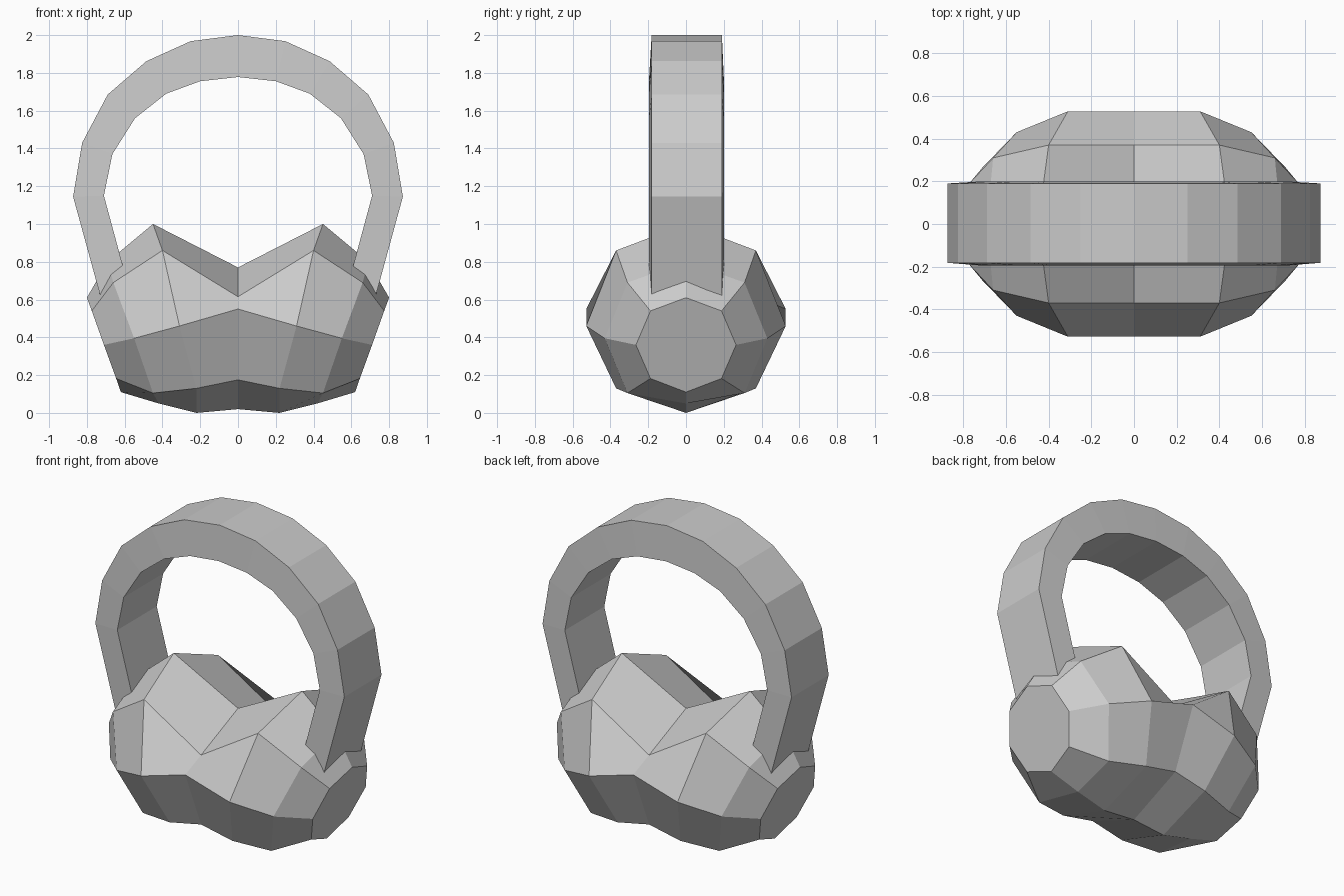
import bpy, bmesh

if "Cube" in bpy.data.objects:
    bpy.data.objects.remove(bpy.data.objects["Cube"])


def finish(bm, name):
    bmesh.ops.remove_doubles(bm, verts=bm.verts, dist=0.0005)
    bmesh.ops.recalc_face_normals(bm, faces=bm.faces)
    mesh = bpy.data.meshes.new(name)
    bm.to_mesh(mesh)
    bm.free()
    obj = bpy.data.objects.new(name, mesh)
    bpy.context.collection.objects.link(obj)
    return obj


def loft(rings, name):
    """Skin a row of closed rings and cap both ends."""
    bm = bmesh.new()
    loops = [[bm.verts.new(p) for p in ring] for ring in rings]
    for a, b in zip(loops, loops[1:]):
        n = len(a)
        for i in range(n):
            j = (i + 1) % n
            bm.faces.new((a[i], a[j], b[j], b[i]))
    bm.faces.new(loops[0])
    bm.faces.new(loops[-1])
    return finish(bm, name)


def octagon(half, side):
    """Mirror five (x, y, z) points, top to bottom, into an eight-sided ring."""
    ring = half + [(x, -y, z) for x, y, z in half[-2:0:-1]]
    return [(side * x, y, z) for x, y, z in ring]


# Basket body: saddle-shaped octagonal sections from the middle to the end cap
sections = [
    [(0, 0, 0.77), (0, 0.37, 0.615), (0, 0.528, 0.55), (0, 0.37, 0.175), (0, 0, 0.02)],
    [(0.45, 0, 1.0), (0.40, 0.37, 0.86), (0.31, 0.528, 0.46), (0.22, 0.37, 0.13), (0.22, 0, 0.0)],
    [(0.69, 0, 0.80), (0.66, 0.31, 0.69), (0.55, 0.43, 0.395), (0.45, 0.31, 0.105), (0.42, 0, 0.05)],
    [(0.80, 0, 0.61), (0.774, 0.188, 0.54), (0.71, 0.265, 0.36), (0.645, 0.188, 0.182), (0.62, 0, 0.11)],
]
body = [octagon(s, -1) for s in reversed(sections[1:])] + [octagon(s, 1) for s in sections]
loft(body, "basket_body")

# Handle: flat arched band whose ends sink into the body
outer = [(0.71, 0.55), (0.873, 1.145), (0.825, 1.43), (0.69, 1.685), (0.485, 1.862), (0.25, 1.968), (0, 2.0)]
inner = [(0.548, 0.55), (0.71, 1.15), (0.665, 1.37), (0.545, 1.56), (0.38, 1.69), (0.20, 1.756), (0, 1.778)]


def band_section(o, i, side):
    return [(side * o[0], -0.182, o[1]), (side * o[0], 0.19, o[1]),
            (side * i[0], 0.2, i[1]), (side * i[0], -0.195, i[1])]


pairs = list(zip(outer, inner))
arch = [band_section(o, i, 1) for o, i in pairs] + [band_section(o, i, -1) for o, i in pairs[-2::-1]]
loft(arch, "handle")
